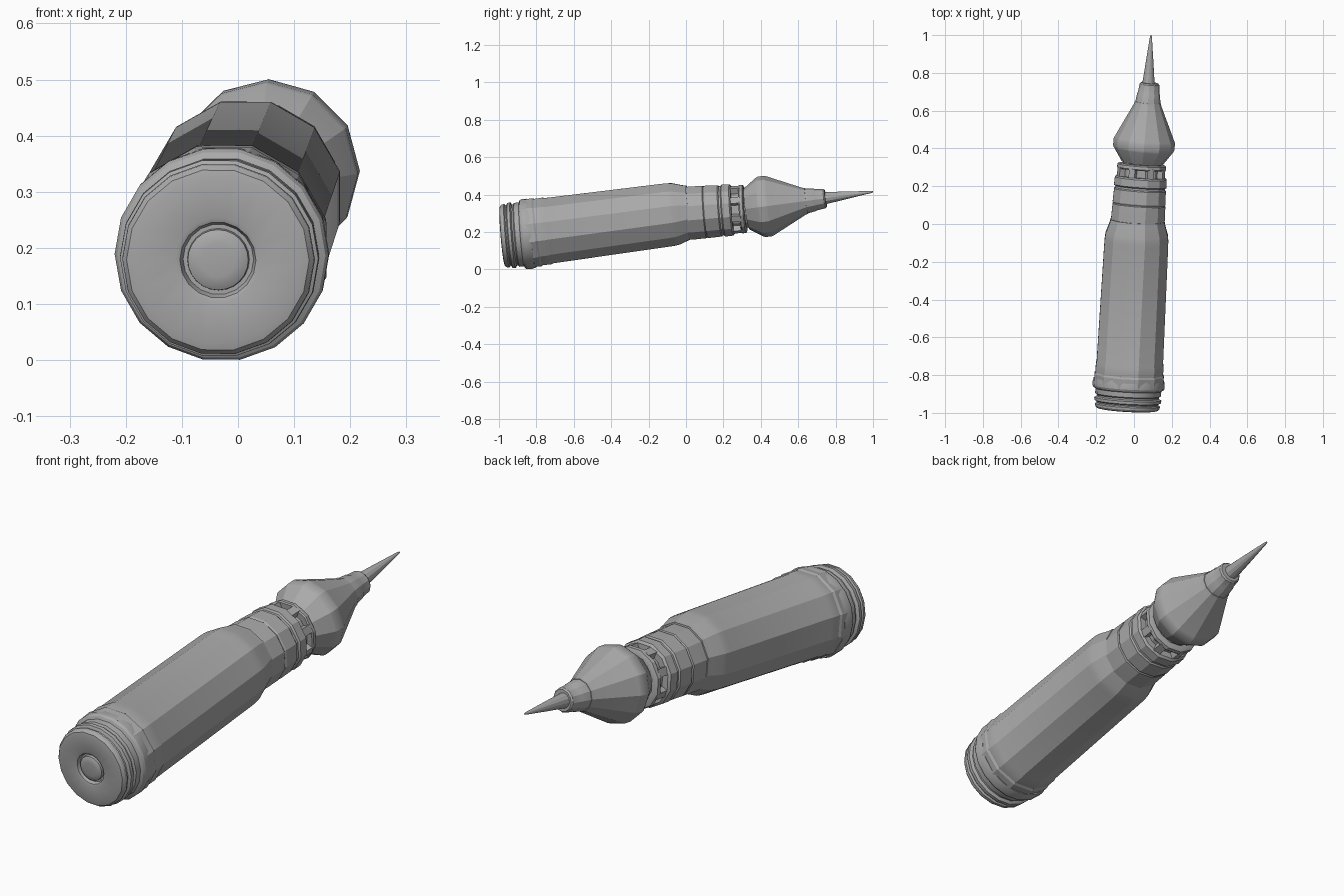
import bpy, bmesh, math
from mathutils import Vector

cube = bpy.data.objects.get("Cube")
if cube:
    bpy.data.objects.remove(cube, do_unlink=True)

metal = bpy.data.materials.new("grey metal")
metal.use_nodes = True
GREY = (0.4, 0.4, 0.4, 1)
metal.diffuse_color = GREY
metal.node_tree.nodes["Principled BSDF"].inputs["Base Color"].default_value = GREY


def frame(axis, y):
    """Centre of the axis at station y, and the two directions across it."""
    start, end = Vector(axis[0]), Vector(axis[1])
    d = (end - start).normalized()
    centre = start.lerp(end, (y - start.y) / (end.y - start.y))
    u = Vector((1, 0, 0))
    u = (u - d * u.dot(d)).normalized()
    return centre, u, u.cross(d)


def finish(name, bm):
    bmesh.ops.recalc_face_normals(bm, faces=bm.faces)
    mesh = bpy.data.meshes.new(name)
    bm.to_mesh(mesh)
    bm.free()
    mesh.materials.append(metal)
    obj = bpy.data.objects.new(name, mesh)
    bpy.context.collection.objects.link(obj)
    bpy.ops.object.select_all(action='DESELECT')
    obj.select_set(True)
    bpy.context.view_layer.objects.active = obj
    bpy.ops.object.shade_smooth_by_angle(angle=math.radians(25))
    return obj


def lathe(name, axis, profile, sides, phase=0):
    """Turn (station, radius) pairs around an axis and cap both ends."""
    bm = bmesh.new()
    rings = []
    for y, r in profile:
        c, u, v = frame(axis, y)
        angles = [math.radians(phase + 360 * i / sides) for i in range(sides)]
        rings.append([bm.verts.new(c + (u * math.cos(a) + v * math.sin(a)) * r) for a in angles])
    for a, b in zip(rings, rings[1:]):
        for i in range(sides):
            j = (i + 1) % sides
            bm.faces.new((a[i], a[j], b[j], b[i]))
    bm.faces.new(rings[0])
    bm.faces.new(rings[-1])
    return finish(name, bm)


def pillars(name, axis, y0, y1, r0, r1, count, half_width, phase=0):
    """Ring of blocks standing between two stations."""
    bm = bmesh.new()
    for k in range(count):
        a = math.radians(phase + 360 * k / count)
        block = []
        for y in (y0, y1):
            c, u, v = frame(axis, y)
            out = u * math.cos(a) + v * math.sin(a)
            side = v * math.cos(a) - u * math.sin(a)
            for r, s in ((r0, -1), (r1, -1), (r1, 1), (r0, 1)):
                block.append(bm.verts.new(c + out * r + side * s * half_width))
        for i in range(4):
            j = (i + 1) % 4
            bm.faces.new((block[i], block[j], block[j + 4], block[i + 4]))
        bm.faces.new(block[:4])
        bm.faces.new(block[4:])
    return finish(name, bm)


# Axes of the main sections
base_axis = ((-0.036, -0.983, 0.178), (-0.028, -0.84, 0.190))
body_axis = ((-0.028, -0.845, 0.192), (0.013, -0.09, 0.292))
neck_axis = ((0.013, -0.09, 0.292), (0.042, 0.33, 0.324))
head_axis = ((0.044, 0.32, 0.323), (0.083, 0.75, 0.380))
pin_axis = ((0.076, 0.73, 0.379), (0.09, 1.0, 0.415))

# Base with a round socket, rim and grooves
lathe("base_rim", base_axis, [
    (-0.965, 0.055), (-0.965, 0.063), (-0.98, 0.068), (-0.983, 0.076),
    (-0.983, 0.150), (-0.980, 0.163), (-0.970, 0.171), (-0.958, 0.172),
    (-0.952, 0.164), (-0.946, 0.165), (-0.940, 0.177), (-0.925, 0.178),
    (-0.918, 0.165), (-0.910, 0.165), (-0.904, 0.174), (-0.878, 0.175),
    (-0.872, 0.186), (-0.862, 0.191), (-0.84, 0.191), (-0.82, 0.186)], 18)
lathe("base_button", base_axis, [
    (-0.984, 0.030), (-0.982, 0.044), (-0.977, 0.054), (-0.96, 0.056)], 24)

# Long faceted case with raised bands and a shoulder
lathe("case", body_axis, [
    (-0.85, 0.188), (-0.80, 0.190), (-0.79, 0.185), (-0.745, 0.186),
    (-0.735, 0.182), (-0.10, 0.175), (-0.08, 0.174), (-0.055, 0.171),
    (0.0, 0.152), (0.02, 0.148)], 12, 15)

# Banded neck
lathe("neck", neck_axis, [
    (-0.02, 0.146), (0.03, 0.147), (0.10, 0.145), (0.105, 0.141),
    (0.112, 0.145), (0.18, 0.142), (0.186, 0.136), (0.196, 0.136),
    (0.202, 0.144), (0.242, 0.142), (0.25, 0.132), (0.25, 0.100)], 12, 15)

# Slotted collar
lathe("collar_core", neck_axis, [(0.24, 0.104), (0.35, 0.104)], 12, 15)
pillars("collar_pillars", neck_axis, 0.245, 0.30, 0.095, 0.130, 8, 0.017, 22.5)
lathe("collar_ring", neck_axis, [
    (0.29, 0.102), (0.29, 0.130), (0.296, 0.134), (0.312, 0.132),
    (0.318, 0.118), (0.318, 0.102)], 12, 15)

# Flared head with a stepped nose
lathe("head", head_axis, [
    (0.325, 0.112), (0.335, 0.118), (0.395, 0.159), (0.405, 0.163),
    (0.440, 0.163), (0.452, 0.158), (0.63, 0.073), (0.645, 0.069)], 12)
lathe("nose", head_axis, [
    (0.63, 0.069), (0.69, 0.060), (0.695, 0.057), (0.74, 0.052),
    (0.747, 0.046), (0.747, 0.028)], 12)

# Pointed pin
lathe("pin", pin_axis, [(0.73, 0.034), (0.86, 0.020), (0.985, 0.006), (1.0, 0.003)], 12)
